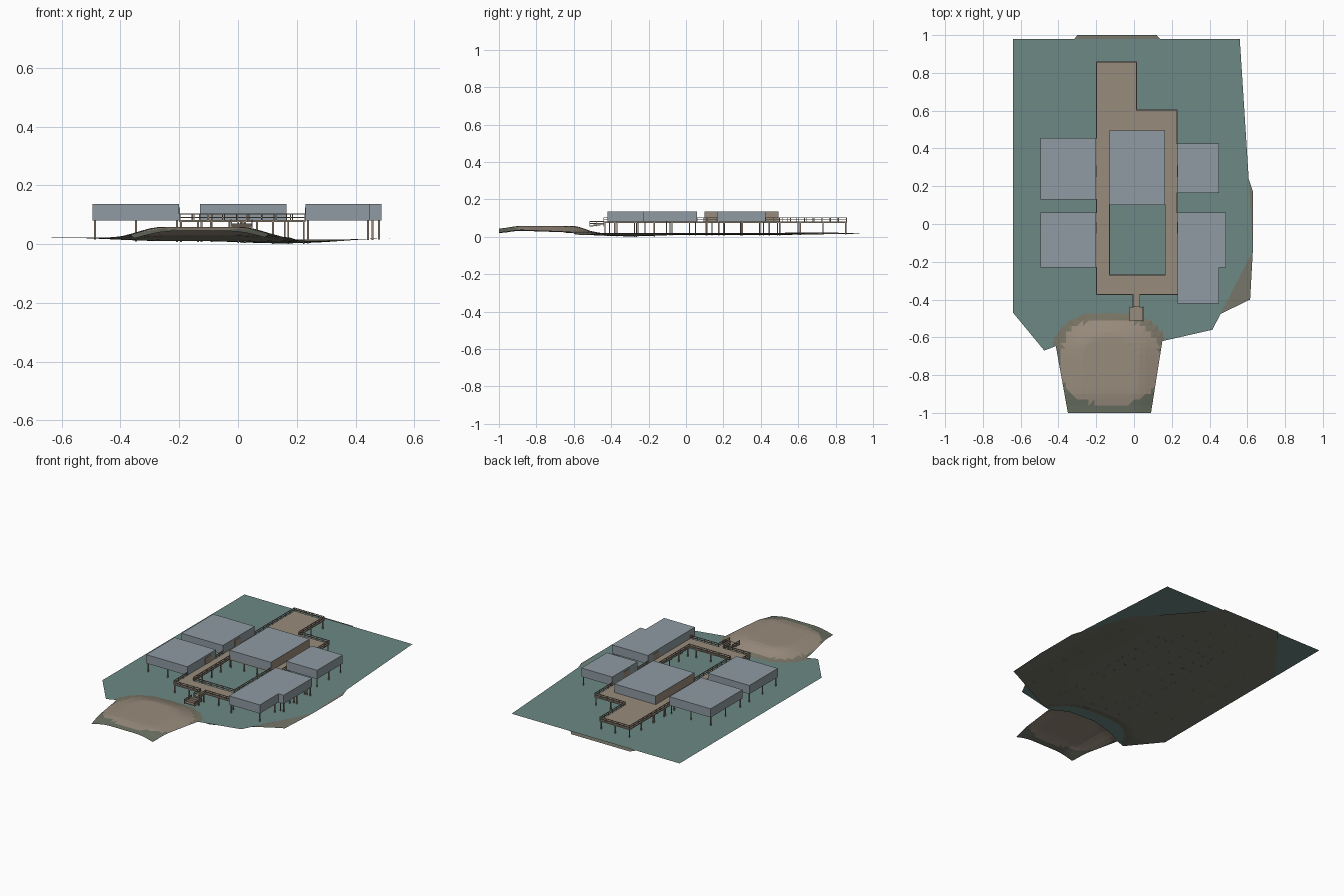
import bpy, bmesh, math
from mathutils import Vector

cube = bpy.data.objects.get("Cube")
if cube:
    bpy.data.objects.remove(cube)


def material(name, rgb):
    m = bpy.data.materials.new(name)
    m.use_nodes = True
    lin = [((c / 255 + 0.055) / 1.055) ** 2.4 for c in rgb] + [1]
    m.diffuse_color = lin
    m.node_tree.nodes["Principled BSDF"].inputs["Base Color"].default_value = lin
    return m


WATER = material("water teal", (108, 136, 131))
WOOD = material("weathered wood", (152, 139, 124))
METAL = material("blue grey cladding", (143, 155, 162))
SAND = material("sand", (152, 139, 124))
SHORE = material("wet shore", (122, 118, 102))
SCRUB = material("olive ground", (106, 112, 98))
BED = material("seabed", (118, 118, 106))


def finish(name, bm, *mats):
    me = bpy.data.meshes.new(name)
    bm.to_mesh(me)
    bm.free()
    for m in mats:
        me.materials.append(m)
    ob = bpy.data.objects.new(name, me)
    bpy.context.collection.objects.link(ob)
    return ob


def add_box(bm, x0, x1, y0, y1, z0, z1):
    verts = bmesh.ops.create_cube(bm, size=1)["verts"]
    for v in verts:
        v.co = Vector((x1 if v.co.x > 0 else x0, y1 if v.co.y > 0 else y0, z1 if v.co.z > 0 else z0))


def add_outline(bm, points, z):
    return bm.faces.new([bm.verts.new((x, y, z)) for x, y in points])


# Water sheet, open around the island
bm = bmesh.new()
add_outline(bm, [(-.64, .98), (-.64, -.47), (-.475, -.67), (-.41, -.645), (-.3, -.59), (-.15, -.55),
                 (.04, -.56), (.15, -.62), (.415, -.56), (.63, -.14), (.61, .2), (.56, .98)], .025)
bmesh.ops.triangulate(bm, faces=bm.faces[:])
finish("water", bm, WATER)


# Ground: seabed that rises into a sandy island at the front
def spread(x, y, cx, cy, rx, ry):
    return (abs((x - cx) / rx) ** 2.6 + abs((y - cy) / ry) ** 2.6) ** (1 / 2.6)


def ramp(t):
    t = min(max(t, 0), 1)
    return t * t * (3 - 2 * t)


def ground_height(x, y):
    d = spread(x, min(y, -.72) * .35 - .47 if y < -.72 else y, -.125, -.72, .3, .25)
    bed = .012 + .011 * ramp((abs(x) - .25) / .35) + .006 * ramp((abs(y) - .5) / .45)
    bed -= .008 * ramp(1 - math.hypot(x - .15, y + .3) / .3)
    hill = .026 + .034 * ramp((1.0 - d) / .55) if d < 1 else bed + (.026 - bed) * ramp((1.2 - d) / .2)
    return hill - .014 * ramp((-.88 - y) / .12)


bm = bmesh.new()
add_outline(bm, [(-.3, 1), (-.635, .57), (-.635, -.47), (-.47, -.66), (-.415, -.64), (-.35, -1), (.09, -1),
                 (.15, -.62), (.38, -.51), (.46, -.475), (.615, -.4), (.63, -.13), (.63, .17), (.5, .56), (.12, 1)], 0)
STEP = .03
for axis, count in ((0, 22), (1, 34)):
    for i in range(-count, count + 1):
        co, no = Vector(), Vector()
        co[axis], no[axis] = i * STEP, 1
        bmesh.ops.bisect_plane(bm, geom=bm.verts[:] + bm.edges[:] + bm.faces[:], plane_co=co, plane_no=no)
bmesh.ops.triangulate(bm, faces=bm.faces[:])
for f in bm.faces:
    c = f.calc_center_median()
    if spread(c.x, c.y, -.125, -.73, .26, .225) < 1:
        f.material_index = 0
    elif c.y > -.66 and spread(c.x, c.y, -.125, -.72, .32, .27) < 1:
        f.material_index = 1
    else:
        f.material_index = 2 if c.y < -.55 and c.x < .2 else 3
for v in bm.verts:
    v.co.z = ground_height(v.co.x, v.co.y)
bmesh.ops.recalc_face_normals(bm, faces=bm.faces[:])
if sum(f.normal.z for f in bm.faces) < 0:
    bmesh.ops.reverse_faces(bm, faces=bm.faces[:])
finish("ground", bm, SAND, SHORE, SCRUB, BED)

# Boardwalk deck around the courtyard, pier and bridge
DECK0, DECK = .076, .083
slabs = [(-.2, .015, .605, .86), (-.2, .23, .495, .605), (-.2, -.13, -.27, .495), (.165, .23, -.27, .495),
         (-.2, .23, -.375, -.27), (-.13, .165, .1, .495), (-.005, .03, -.44, -.375)]
bm = bmesh.new()
for x0, x1, y0, y1 in slabs:
    add_box(bm, x0, x1, y0, y1, DECK0, DECK)
finish("boardwalk", bm, WOOD)

# Steps down to the island
bm = bmesh.new()
for i in range(4):
    y = -.44 - i * .018
    add_box(bm, -.025, .05, y - .018, y, .066 - i * .003, .072 - i * .003)
finish("island_steps", bm, WOOD)


# Railings with two rails and upright posts
def add_railing(bm, a, b, z=DECK, h=.022):
    a, b = Vector(a), Vector(b)
    r = .002
    lo, hi = Vector(map(min, a, b)), Vector(map(max, a, b))
    for top in (z + h * .5, z + h):
        add_box(bm, lo.x - r, hi.x + r, lo.y - r, hi.y + r, top - .0035, top)
    n = max(1, round((b - a).length / .045))
    for i in range(n + 1):
        p = a.lerp(b, i / n)
        add_box(bm, p.x - r, p.x + r, p.y - r, p.y + r, z - .007, z + h)


def add_run(bm, points):
    for a, b in zip(points, points[1:]):
        add_railing(bm, a, b)


bm = bmesh.new()
add_run(bm, [(-.198, .455), (-.198, .858), (.013, .858), (.013, .603), (.228, .603), (.228, .425)])
add_run(bm, [(-.198, -.23), (-.198, -.373), (-.005, -.373), (-.005, -.44)])
add_run(bm, [(.03, -.44), (.03, -.373), (.228, -.373)])
add_run(bm, [(-.13, .1), (-.13, -.27), (.165, -.27), (.165, .1)])
add_run(bm, [(-.198, .06), (-.198, .13)])
add_run(bm, [(.228, .06), (.228, .165)])
for x in (-.023, .048):
    add_railing(bm, (x, -.44), (x, -.515), z=.063)
finish("railings", bm, WOOD)

# Flat-roofed cabins
ROOF = .138
cabins = {"left_back_cabin": [(-.495, -.2, .13, .455)],
          "left_front_cabin": [(-.495, -.2, -.23, .06)],
          "right_back_cabin": [(.23, .45, .165, .425)],
          "right_front_cabin": [(.23, .45, -.42, .06), (.45, .488, -.23, .06)]}
for name, blocks in cabins.items():
    bm = bmesh.new()
    for b in blocks:
        add_box(bm, *b, DECK - .001, ROOF)
    finish(name, bm, METAL)

# Central hall with timber side walls
bm = bmesh.new()
add_box(bm, -.13, .165, .1, .495, DECK, ROOF)
bmesh.ops.recalc_face_normals(bm, faces=bm.faces[:])
for f in bm.faces:
    f.material_index = int(abs(f.normal.x) > .5)
finish("central_hall", bm, METAL, WOOD)

# Timber doors towards the boardwalk
bm = bmesh.new()
for x, y in ((-.2, .28), (-.2, -.02), (.23, .28), (.23, -.02)):
    add_box(bm, x - .002, x + .002, y - .03, y + .03, DECK, ROOF - .012)
finish("cabin_doors", bm, WOOD)


# Stilts under cabins and deck
def add_stilts(bm, x0, x1, y0, y1, gap, r=.003, top=DECK0 + .004):
    nx, ny = max(1, round((x1 - x0) / gap)), max(1, round((y1 - y0) / gap))
    for i in range(nx + 1):
        for j in range(ny + 1):
            x, y = x0 + (x1 - x0) * i / nx, y0 + (y1 - y0) * j / ny
            add_box(bm, x - r, x + r, y - r, y + r, max(0, ground_height(x, y) - .003), top)


bm = bmesh.new()
for blocks in cabins.values():
    for x0, x1, y0, y1 in blocks:
        add_stilts(bm, x0 + .008, x1 - .008, y0 + .01, y1 - .01, .14, top=DECK)
finish("cabin_stilts", bm, WOOD)
bm = bmesh.new()
for x0, x1, y0, y1 in slabs:
    add_stilts(bm, x0 + .006, x1 - .006, y0 + .006, y1 - .006, .1)
finish("boardwalk_stilts", bm, WOOD)

# Rest the lowest point on the floor
bpy.context.view_layer.update()
obs = [o for o in bpy.context.scene.objects if o.type == "MESH"]
low = min(v.co.z for o in obs for v in o.data.vertices)
for o in obs:
    o.location.z -= low
